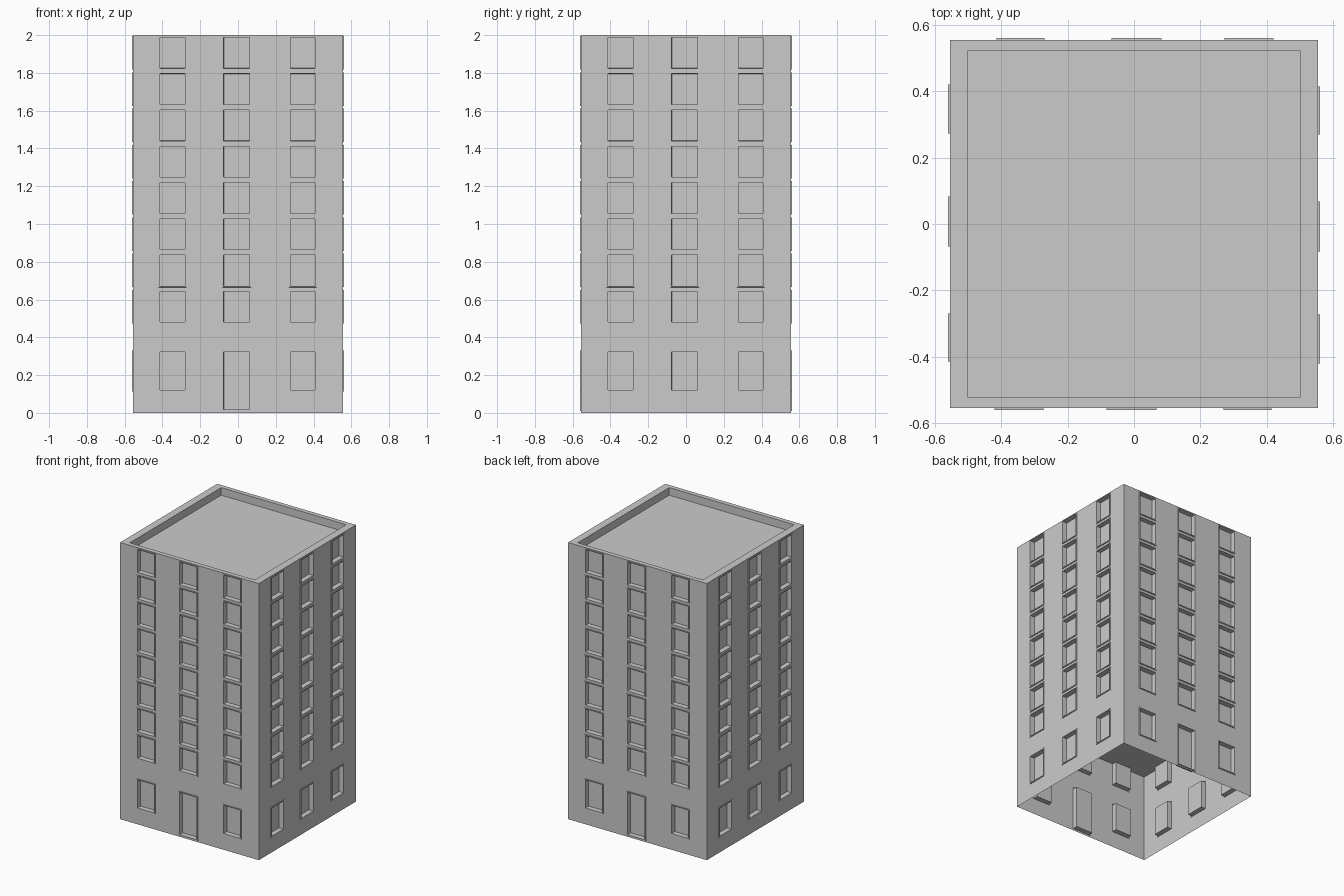
import bpy, bmesh, math
from mathutils import Matrix

if "Cube" in bpy.data.objects:
    bpy.data.objects.remove(bpy.data.objects["Cube"])

W = 0.555            # half width of the wall planes
H = 2.0
COLS = [(-0.42, -0.273), (-0.083, 0.068), (0.27, 0.415)]
UPPER = [(0.473 + 0.192 * i, 0.651 + 0.192 * i) for i in range(8)]

grey = bpy.data.materials.new("concrete grey")
grey.diffuse_color = (0.6, 0.6, 0.6, 1)
grey.use_nodes = True
grey.node_tree.nodes["Principled BSDF"].inputs["Base Color"].default_value = grey.diffuse_color


def finish(bm, name):
    me = bpy.data.meshes.new(name)
    bm.to_mesh(me)
    bm.free()
    me.materials.append(grey)
    ob = bpy.data.objects.new(name, me)
    bpy.context.collection.objects.link(ob)
    return ob


def wall(name, angle, door):
    """One facade: vertical strips with framed, recessed openings."""
    bm = bmesh.new()

    def quad(u0, u1, z0, z1):
        pts = [(u0, z0), (u1, z0), (u1, z1), (u0, z1)]
        return bm.faces.new([bm.verts.new((u, -W, z)) for u, z in pts])

    openings = []
    edge = -W
    for i, (u0, u1) in enumerate(COLS):
        quad(edge, u0, 0, H)
        edge = u1
        ground = (0.01, 0.33) if door and i == 1 else (0.113, 0.33)
        z = 0
        for z0, z1 in [ground] + UPPER:
            quad(u0, u1, z, z0)
            openings.append(quad(u0, u1, z0, z1))
            z = z1
        quad(u0, u1, z, H)
    quad(edge, W, 0, H)
    bm.normal_update()
    # raised frame, frame width, then recess to the pane
    for t, d in ((0.0005, 0.005), (0.01, 0.0), (0.0005, -0.036)):
        bmesh.ops.inset_individual(bm, faces=openings, thickness=t, depth=d)
    bmesh.ops.transform(bm, matrix=Matrix.Rotation(angle, 4, 'Z'), verts=bm.verts)
    finish(bm, name)


wall("front_wall", 0, True)
wall("right_wall", math.pi / 2, False)
wall("back_wall", math.pi, True)
wall("left_wall", -math.pi / 2, False)

# Parapet rim, its inner faces and the sunken roof
bm = bmesh.new()
rings = []
for x, y, z in ((W, W, H), (0.5, 0.522, H), (0.5, 0.522, 1.945)):
    rings.append([bm.verts.new((sx * x, sy * y, z))
                  for sx, sy in ((-1, -1), (1, -1), (1, 1), (-1, 1))])
for a, b in zip(rings, rings[1:]):
    for i in range(4):
        j = (i + 1) % 4
        bm.faces.new((a[i], a[j], b[j], b[i]))
bm.faces.new(rings[-1])
finish(bm, "parapet_and_roof")

# Ceiling seen through the open underside
bm = bmesh.new()
bm.faces.new([bm.verts.new((sx * W, sy * W, 0.64))
              for sx, sy in ((-1, -1), (-1, 1), (1, 1), (1, -1))])
finish(bm, "inner_ceiling")
